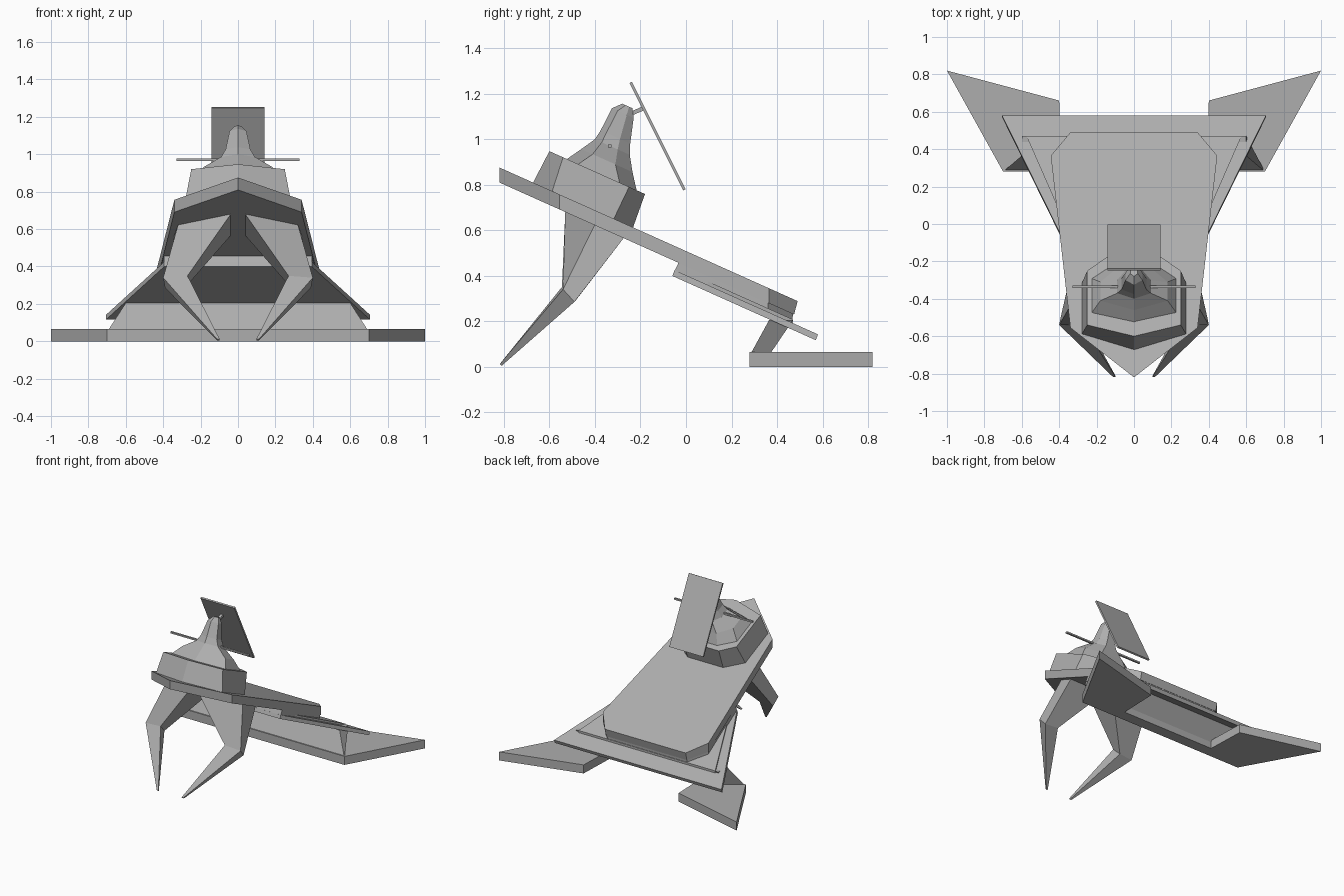
import bpy, bmesh, math

if "Cube" in bpy.data.objects:
    bpy.data.objects.remove(bpy.data.objects["Cube"])

SLOPE = 0.448  # the hull drops this much per unit of y

# Mid-grey hull paint shared by every part
paint = bpy.data.materials.new("hull_grey")
paint.diffuse_color = (.42, .42, .42, 1)
paint.use_nodes = True
paint.node_tree.nodes["Principled BSDF"].inputs["Base Color"].default_value = paint.diffuse_color


def loft(name, rings):
    """Skin a list of equal-length point rings and cap both ends."""
    bm = bmesh.new()
    rows = [[bm.verts.new(p) for p in ring] for ring in rings]
    n = len(rows[0])
    for a, b in zip(rows, rows[1:]):
        for i in range(n):
            j = (i + 1) % n
            bm.faces.new((a[i], a[j], b[j], b[i]))
    bm.faces.new(rows[0][::-1])
    bm.faces.new(rows[-1])
    bmesh.ops.recalc_face_normals(bm, faces=bm.faces)
    mesh = bpy.data.meshes.new(name)
    bm.to_mesh(mesh)
    bm.free()
    mesh.materials.append(paint)
    ob = bpy.data.objects.new(name, mesh)
    bpy.context.collection.objects.link(ob)
    return ob


def mirrored(half):
    """Complete a right-hand outline across x = 0."""
    return half + [(-x, y) for x, y in reversed(half) if x > 0]


def tilted(half, height):
    """Full outline lying on the sloped plane at the given height."""
    return [(x, y, height - SLOPE * y) for x, y in mirrored(half)]


def flat(half, z):
    return [(x, y, z) for x, y in mirrored(half)]


def box(name, size, loc, tilt=0):
    bpy.ops.mesh.primitive_cube_add(size=1, location=loc, rotation=(tilt, 0, 0))
    ob = bpy.context.object
    ob.name = name
    ob.scale = size
    ob.data.materials.append(paint)
    return ob


# Sloping main hull with pointed nose
nose = [(0, -.82), (.34, -.555)]
loft("main_hull", [tilted(nose + [(.445, .365), (.34, .475)], .442),
                   tilted(nose + [(.445, .365), (.34, .49)], .508)])

# Stepped plates under the rear of the hull
loft("hull_underblock", [tilted([(.395, -.055), (.44, .36), (.335, .465)], .385),
                         tilted([(.395, -.032), (.44, .36), (.335, .47)], .445)])
loft("middle_plate", [tilted([(.395, .06), (.575, .47)], .39),
                      tilted([(.395, .06), (.575, .47)], .418)])
loft("lower_plate", [tilted([(.395, -.06), (.705, .57)], .372),
                     tilted([(.395, -.05), (.705, .58)], .402)])

# Rear strut wall and the U-shaped base with swept feet
loft("rear_strut", [flat([(.70, .28), (.57, .365)], .05),
                    flat([(.60, .365), (.60, .47)], .205)])
base = [(.70, .28), (1, .82), (.4, .66), (.39, .365)]
loft("rear_feet", [flat(base, 0), flat(base, .065)])

# Bent front legs
for side, label in ((1, "right"), (-1, "left")):
    rings = [
        [(.035, -.53, .685), (.32, -.40, .625), (.34, -.27, .57), (.035, -.27, .57)],
        [(.27, -.545, .35), (.40, -.54, .34), (.39, -.49, .285), (.28, -.485, .29)],
        [(.098, -.818, .012), (.112, -.818, .012), (.112, -.81, .004), (.1, -.81, .004)]]
    loft("front_leg_" + label, [[(side * x, y, z) for x, y, z in r] for r in rings])

# Bridge block on the hull
loft("bridge_base", [
    tilted([(0, -.675), (.28, -.59), (.28, -.32), (.15, -.235)], .50),
    tilted([(0, -.60), (.25, -.54), (.25, -.25), (.15, -.18)], .678)])

# Tapering bridge tower: height, front tip, half width, side start, side end, rear
tower = [(.67, -.53, .23, -.48, -.29, -.215),
         (.75, -.46, .18, -.41, -.31, -.235),
         (.82, -.40, .09, -.37, -.30, -.247),
         (.87, -.375, .066, -.35, -.29, -.245),
         (.99, -.325, .045, -.30, -.26, -.23),
         (1.03, -.28, .02, -.265, -.25, -.235)]
loft("bridge_tower", [tilted([(0, f), (w, a), (w, b), (w * .5, r)], h)
                      for h, f, w, a, b, r in tower])

# Cross rod, tilted panel and its mount
box("cross_rod", (.66, .014, .012), (0, -.335, .97))
box("tilted_panel", (.285, .012, .528), (0, -.125, 1.013), math.atan2(.236, .472))
box("panel_mount", (.02, .07, .018), (0, -.222, 1.12), .4)
